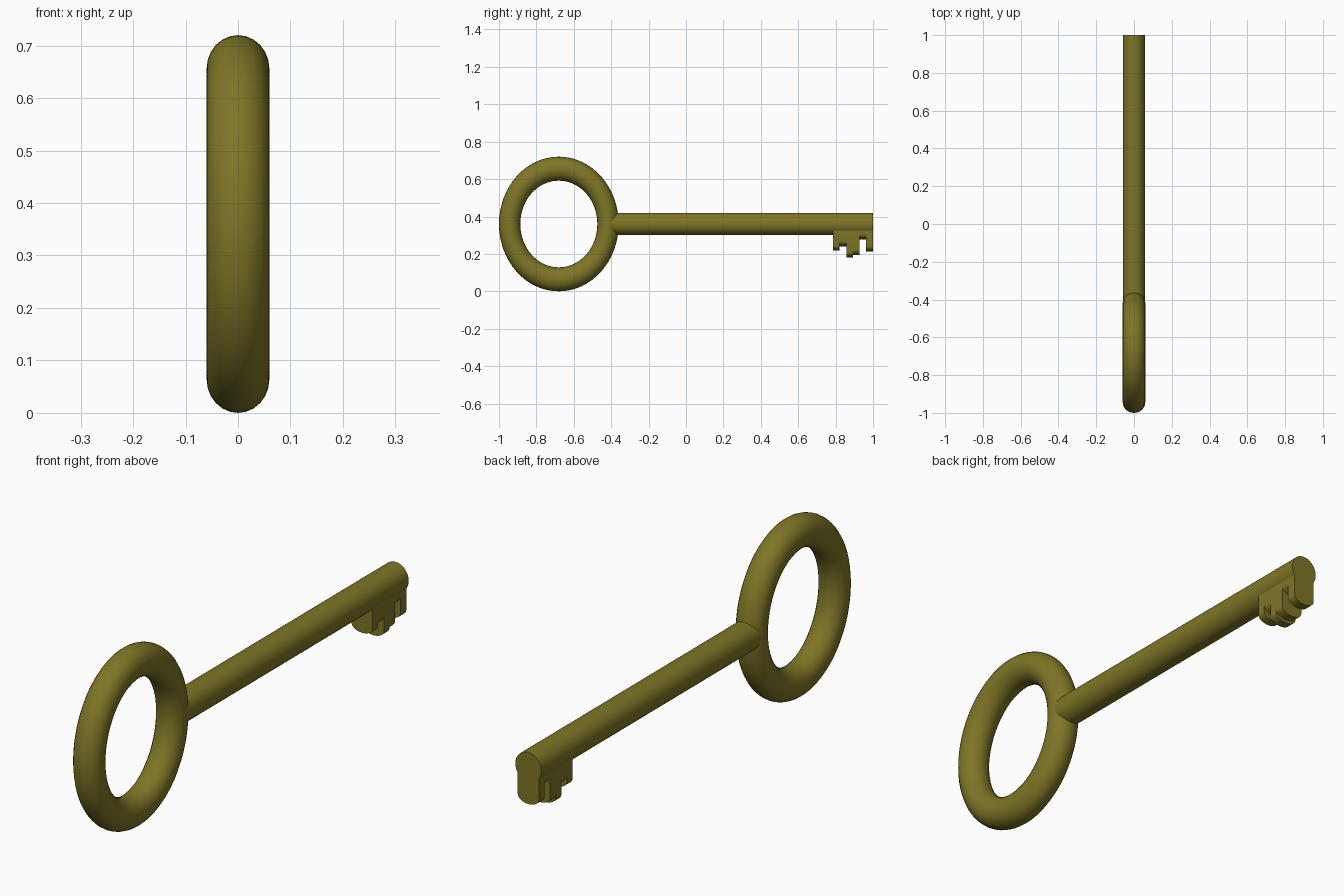
import bpy, bmesh
from math import pi, sin, cos, radians

if "Cube" in bpy.data.objects:
    bpy.data.objects.remove(bpy.data.objects["Cube"])

brass = bpy.data.materials.new("olive_brass")
brass.diffuse_color = (0.21, 0.18, 0.02, 1)
brass.use_nodes = True
brass.node_tree.nodes["Principled BSDF"].inputs["Base Color"].default_value = brass.diffuse_color
AXIS_Z = 0.36


def finish(obj, name):
    obj.name = name
    obj.data.materials.append(brass)
    bpy.ops.object.select_all(action='DESELECT')
    obj.select_set(True)
    bpy.context.view_layer.objects.active = obj
    bpy.ops.object.transform_apply(location=False, rotation=True, scale=True)
    bpy.ops.object.shade_smooth_by_angle(angle=radians(35))


# oval ring handle
bpy.ops.mesh.primitive_torus_add(major_radius=0.263, minor_radius=0.057,
                                 major_segments=64, minor_segments=24,
                                 location=(0, -0.68, AXIS_Z), rotation=(0, pi / 2, 0))
ring = bpy.context.object
ring.scale = (1.125, 1, 1.05)
finish(ring, "ring_handle")

# round shaft, its near end buried in the ring
start, end = -0.42, 1.0
bpy.ops.mesh.primitive_cylinder_add(vertices=48, radius=0.06, depth=end - start,
                                    location=(0, (start + end) / 2, AXIS_Z),
                                    rotation=(pi / 2, 0, 0))
shaft = bpy.context.object
shaft.scale = (0.96, 1, 1)
finish(shaft, "shaft")

# key bit: side by side teeth with rounded undersides (y start, y end, lowest z)
teeth = [(0.787, 0.822, 0.217), (0.822, 0.858, 0.24), (0.858, 0.893, 0.18),
         (0.893, 0.928, 0.193), (0.928, 0.963, 0.278), (0.963, 1.0, 0.212)]
HALF, ROUND, STEPS = 0.047, 0.028, 16
for i, (y0, y1, low) in enumerate(teeth, 1):
    profile = [(HALF, AXIS_Z - 0.02)]
    profile += [(HALF * cos(pi * k / STEPS), low + ROUND * (1 - sin(pi * k / STEPS)))
                for k in range(STEPS + 1)]
    profile += [(-HALF, AXIS_Z - 0.02)]
    bm = bmesh.new()
    face = bm.faces.new([bm.verts.new((x, y0, z)) for x, z in profile])
    moved = bmesh.ops.extrude_face_region(bm, geom=[face])["geom"]
    bmesh.ops.translate(bm, vec=(0, y1 - y0, 0),
                        verts=[v for v in moved if isinstance(v, bmesh.types.BMVert)])
    bmesh.ops.recalc_face_normals(bm, faces=bm.faces)
    mesh = bpy.data.meshes.new("tooth")
    bm.to_mesh(mesh)
    bm.free()
    tooth = bpy.data.objects.new("tooth", mesh)
    bpy.context.collection.objects.link(tooth)
    finish(tooth, f"bit_tooth_{i}")
